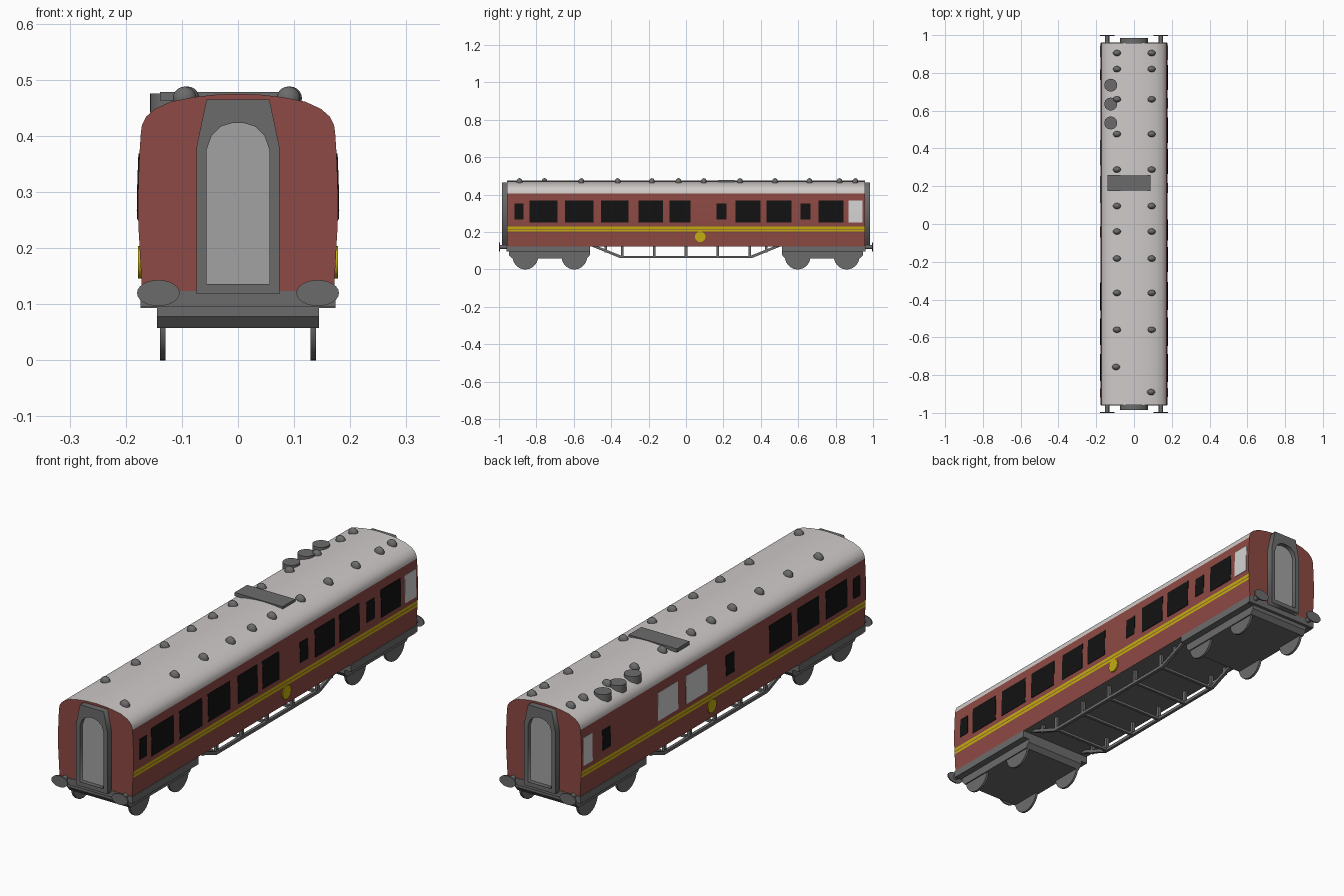
import bpy, bmesh, math
from mathutils import Matrix

if "Cube" in bpy.data.objects:
    bpy.data.objects.remove(bpy.data.objects["Cube"])


def material(name, r, g, b):
    m = bpy.data.materials.new(name)
    m.diffuse_color = (r, g, b, 1)
    m.use_nodes = True
    m.node_tree.nodes["Principled BSDF"].inputs["Base Color"].default_value = m.diffuse_color
    return m


RED = material("maroon_paint", 0.27, 0.068, 0.058)
ROOF = material("pale_roof", 0.62, 0.59, 0.58)
GREY = material("dark_grey_metal", 0.148, 0.148, 0.148)
DOOR = material("light_grey_door", 0.36, 0.36, 0.36)
YELLOW = material("yellow_lining", 0.55, 0.42, 0.005)
BLACK = material("black_glass", 0.006, 0.006, 0.006)
FROST = material("frosted_glass", 0.65, 0.65, 0.65)


def finish(name, bm, mats, smooth=False):
    bmesh.ops.recalc_face_normals(bm, faces=bm.faces[:])
    me = bpy.data.meshes.new(name)
    bm.to_mesh(me)
    bm.free()
    ob = bpy.data.objects.new(name, me)
    bpy.context.collection.objects.link(ob)
    for m in mats:
        me.materials.append(m)
    if smooth:
        bpy.ops.object.select_all(action='DESELECT')
        ob.select_set(True)
        bpy.context.view_layer.objects.active = ob
        bpy.ops.object.shade_smooth_by_angle(angle=math.radians(35))
    return ob


def add_prism(bm, pts, axis, a, b):
    """Extrude a profile along X (points are y,z) or Y (points are x,z)."""
    place = (lambda p, t: (t, p[0], p[1])) if axis == 'X' else (lambda p, t: (p[0], t, p[1]))
    r0 = [bm.verts.new(place(p, a)) for p in pts]
    r1 = [bm.verts.new(place(p, b)) for p in pts]
    n = len(pts)
    bm.faces.new(r0)
    bm.faces.new(r1[::-1])
    for i in range(n):
        j = (i + 1) % n
        bm.faces.new((r0[i], r0[j], r1[j], r1[i]))


def prism(name, pts, axis, a, b, mat):
    bm = bmesh.new()
    add_prism(bm, pts, axis, a, b)
    return finish(name, bm, [mat])


def rect(u0, u1, v0, v1):
    return [(u0, v0), (u1, v0), (u1, v1), (u0, v1)]


def cylinder(name, loc, r, depth, axis, mat, seg=24, scale=(1, 1)):
    bm = bmesh.new()
    bmesh.ops.create_cone(bm, cap_ends=True, segments=seg, radius1=r, radius2=r, depth=depth)
    rot = {'X': Matrix.Rotation(math.pi / 2, 4, 'Y'),
           'Y': Matrix.Rotation(math.pi / 2, 4, 'X'), 'Z': Matrix()}[axis]
    bm.transform(Matrix.Translation(loc) @ rot @ Matrix.Diagonal((*scale, 1, 1)))
    return finish(name, bm, [mat], True)


# Body shell: one cross-section, coloured by height and direction
WALL = [(.171, .123), (.1755, .203), (.176, .214), (.1762, .2175), (.177, .23),
        (.1785, .265), (.1775, .32), (.1755, .37), (.173, .407)]
CROWN = [(.171, .42), (.164, .434), (.148, .448), (.12, .461), (.08, .469), (.04, .4735)]
half = WALL + CROWN
bm = bmesh.new()
add_prism(bm, half + [(0, .475)] + [(-x, z) for x, z in reversed(half)], 'Y', -.958, .958)
bmesh.ops.recalc_face_normals(bm, faces=bm.faces[:])
for f in bm.faces:
    z = f.calc_center_median().z
    if abs(f.normal.y) > .5:
        f.material_index = 0
    elif f.normal.z < -.5:
        f.material_index = 3
    elif z > .407:
        f.material_index = 1
    elif .203 < z < .214 or .2175 < z < .23:
        f.material_index = 2
finish("carriage_body", bm, [RED, ROOF, YELLOW, GREY], True)


def wall_x(z):
    for (x0, z0), (x1, z1) in zip(WALL, WALL[1:]):
        if z0 <= z <= z1:
            return x0 + (x1 - x0) * (z - z0) / (z1 - z0)


# Windows: thin plates following the curved side
def window(side, y0, y1, small=False, mat=BLACK):
    z0, z1 = (.267, .353) if small else (.251, .369)
    zs = (z0, (z0 + z1) / 2, z1)
    pts = [(side * (wall_x(z) + .002), z) for z in zs]
    pts += [(side * (wall_x(z) - .003), z) for z in reversed(zs)]
    prism("window", pts, 'Y', y0, y1, mat)


for y0, y1 in ((-.837, -.687), (-.647, -.495), (-.455, -.307), (-.254, -.123), (-.088, .024),
               (.265, .398), (.43, .564), (.709, .842)):
    window(1, y0, y1)
for y0, y1 in ((-.917, -.869), (.163, .217), (.612, .666)):
    window(1, y0, y1, True)
window(1, .869, .944, False, FROST)
for y0, y1 in ((-.458, -.309), (-.641, -.499), (-.831, -.689)):
    window(-1, y0, y1)
for y0, y1 in ((.763, .817), (-.071, -.014), (-.919, -.872)):
    window(-1, y0, y1, True)
for y0, y1 in ((.885, .946), (.309, .444), (.112, .254)):
    window(-1, y0, y1, False, FROST)

# Plain yellow discs on the sides
for s in (-1, 1):
    cylinder("side_disc", (s * .1745, .076, .175), .029, .008, 'X', YELLOW, 12)

# Gangway frames with an arched opening, doors, buffers
outer = [(-.074, .118), (-.074, .38), (-.056, .465), (.056, .465), (.074, .38), (.074, .118)]
arch = [(-.056, .136), (-.056, .375), (-.047, .401), (-.03, .417), (-.01, .423),
        (.01, .423), (.03, .417), (.047, .401), (.056, .375), (.056, .136)]
for s in (-1, 1):
    cu = bpy.data.curves.new("gangway_frame", 'CURVE')
    cu.dimensions, cu.fill_mode, cu.extrude = '2D', 'BOTH', .015
    for ring in (outer, arch):
        sp = cu.splines.new('POLY')
        sp.points.add(len(ring) - 1)
        for p, (x, z) in zip(sp.points, ring):
            p.co = (x, z, 0, 1)
        sp.use_cyclic_u = True
    cu.materials.append(GREY)
    frame = bpy.data.objects.new("gangway_frame", cu)
    bpy.context.collection.objects.link(frame)
    frame.rotation_euler.x = math.pi / 2
    frame.location.y = s * .97
    bpy.ops.object.select_all(action='DESELECT')
    frame.select_set(True)
    bpy.context.view_layer.objects.active = frame
    bpy.ops.object.convert(target='MESH')
    prism("end_door", arch, 'Y', s * .956, s * .966, DOOR)
    for x in (-.142, .142):
        cylinder("buffer_stem", (x, s * .974, .12), .011, .044, 'Y', GREY, 12)
        cylinder("buffer_head", (x, s * .997, .12), .038, .006, 'Y', GREY, 24, (1, .61))

# Bogies: wide top beam, frame with chamfered ends, four wheels
for s in (-1, 1):
    c = s * .73
    prism("bogie_beam", rect(c - .217, c + .217, .093, .124), 'X', -.174, .174, GREY)
    prism("bogie_frame", [(c - .217, .1), (c - .217, .078), (c - .2, .058), (c + .2, .058),
                          (c + .217, .078), (c + .217, .1)], 'X', -.144, .144, GREY)
    for y in (s * .597, s * .859):
        for x in (-.134, .134):
            cylinder("wheel", (x, y, .068), .068, .01, 'X', GREY, 28)
    prism("end_beam", rect(-.174, .174, .095, .124), 'Y', s * .94, s * .96, GREY)

# Underframe truss: bent rails, posts and cross bars
rail = [(-.51, .125), (-.35, .06), (.35, .06), (.51, .125),
        (.475, .125), (.345, .073), (-.345, .073), (-.475, .125)]
for s in (-1, 1):
    prism("truss_rail", rail, 'X', s * .129, s * .142, GREY)
    for y in (-.43, -.34, -.17, 0, .17, .34, .43):
        low = .09 if abs(y) > .4 else .065
        prism("truss_post", rect(y - .007, y + .007, low, .126), 'X', s * .129, s * .142, GREY)
for y in (-.34, -.17, 0, .17, .34):
    prism("truss_cross_bar", rect(y - .006, y + .006, .061, .072), 'X', -.135, .135, GREY)

# Roof: domed vents, round water fillers, flat hatch
shared = (.905, .82, .66, .476, .288, .095, -.04, -.183, -.365, -.56)
vents = [(x, y) for y in shared for x in (-.09, .093)] + [(-.095, -.757), (.09, -.89)]
for x, y in vents:
    bm = bmesh.new()
    bmesh.ops.create_uvsphere(bm, u_segments=16, v_segments=10, radius=1)
    bm.transform(Matrix.Translation((x, y, .467)) @ Matrix.Diagonal((.021, .016, .021, 1)))
    finish("roof_vent", bm, [GREY], True)
for y in (.735, .635, .535):
    cylinder("roof_filler", (-.123, y, .459), .034, .034, 'Z', GREY)
prism("roof_hatch", rect(-.139, .088, .463, .478), 'Y', .175, .26, GREY)
